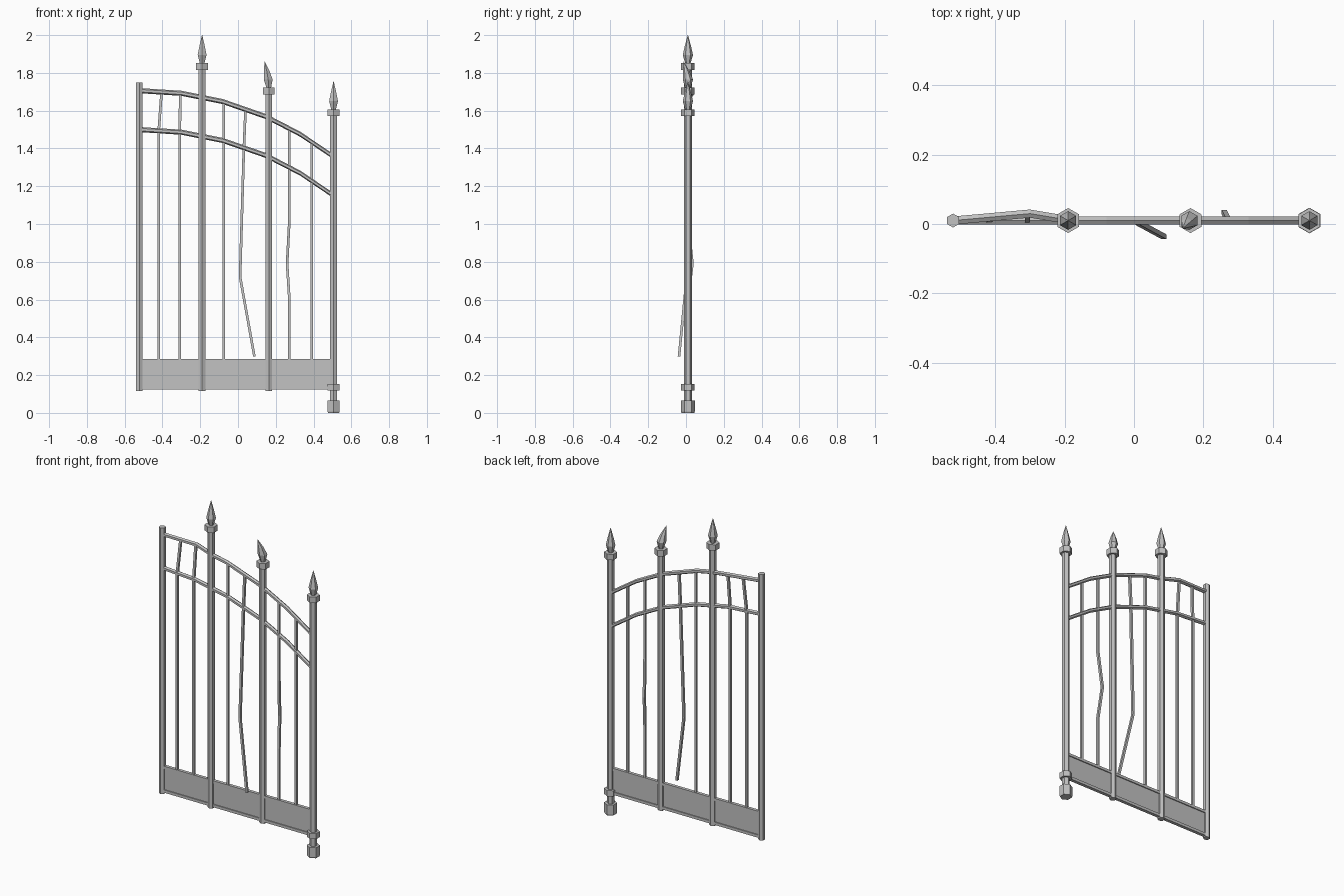
import bpy
import bmesh
from math import cos, sin, tau
from mathutils import Vector

cube = bpy.data.objects.get("Cube")
if cube:
    bpy.data.objects.remove(cube)

iron = bpy.data.materials.new("light grey iron")
iron.use_nodes = True
iron.diffuse_color = (0.54, 0.54, 0.54, 1)
iron.node_tree.nodes["Principled BSDF"].inputs["Base Color"].default_value = iron.diffuse_color

Y = 0.01  # depth of the gate plane


def finish(name, bm):
    bmesh.ops.recalc_face_normals(bm, faces=bm.faces)
    mesh = bpy.data.meshes.new(name)
    bm.to_mesh(mesh)
    bm.free()
    mesh.materials.append(iron)
    obj = bpy.data.objects.new(name, mesh)
    bpy.context.collection.objects.link(obj)
    return obj


def sweep(name, rings, sides=6, along_x=False, phase=0.25):
    """Join polygon rings given as (x, y, z, radius); phase is in turns."""
    bm = bmesh.new()
    loops = []
    for x, y, z, r in rings:
        loop = []
        for i in range(sides):
            a = tau * (i / sides + phase)
            u, v = r * cos(a), r * sin(a)
            offset = Vector((0, u, v)) if along_x else Vector((u, v, 0))
            loop.append(bm.verts.new(Vector((x, y, z)) + offset))
        loops.append(loop)
    for low, high in zip(loops, loops[1:]):
        for i in range(sides):
            j = (i + 1) % sides
            bm.faces.new((low[i], low[j], high[j], high[i]))
    bm.faces.new(loops[0])
    bm.faces.new(loops[-1])
    return finish(name, bm)


def box(name, x0, x1, z0, z1, half_depth):
    bm = bmesh.new()
    bmesh.ops.create_cube(bm, size=1)
    for v in bm.verts:
        v.co = ((x0 + x1) / 2 + v.co.x * (x1 - x0),
                Y + v.co.y * 2 * half_depth,
                (z0 + z1) / 2 + v.co.z * (z1 - z0))
    return finish(name, bm)


def column(name, x, profile):
    return sweep(name, [(x, Y, z, r) for z, r in profile])


# Posts, collars and spear tips
column("end_post", -0.522, [(0.115, 0.02), (1.75, 0.02)])
for side, x, bottom, collar, lean in (("tall", -0.19, 0.115, 1.816, 0),
                                      ("middle", 0.163, 0.115, 1.686, -0.022),
                                      ("hinge", 0.506, 0.05, 1.571, 0)):
    column(side + "_post", x, [(bottom, 0.021), (collar + 0.01, 0.021)])
    column(side + "_collar", x, [(collar, 0.036), (collar + 0.036, 0.036)])
    base = collar + 0.034
    height = 0.15 + lean * 0.5
    sweep(side + "_spear_tip", [(x, Y, base, 0.014),
                                (x + lean * 0.15, Y, base + 0.045, 0.027),
                                (x + lean * 0.5, Y + lean * 0.4, base + 0.09, 0.017),
                                (x + lean, Y + lean, base + height, 0.001)])

# Hinge foot
column("hinge_collar", 0.506, [(0.118, 0.036), (0.153, 0.036)])
column("hinge_foot", 0.506, [(0, 0.034), (0.008, 0.037), (0.066, 0.037)])

# Arched rails, the upper one dented backwards near the end post
arch = [(-0.522, 1.706), (-0.3, 1.692), (-0.18, 1.668), (-0.08, 1.648),
        (0.15, 1.568), (0.33, 1.475), (0.506, 1.356)]
for name, drop, dent in (("upper_rail", 0, 0.02), ("lower_rail", 0.206, 0)):
    sweep(name, [(x, Y + (dent if i == 1 else 0), z - drop, 0.0135)
                 for i, (x, z) in enumerate(arch)], along_x=True)

# Kick panel with border strips
box("kick_panel", -0.522, 0.506, 0.13, 0.285, 0.004)
box("panel_bottom_strip", -0.522, 0.506, 0.123, 0.14, 0.01)
box("panel_top_strip", -0.522, 0.506, 0.27, 0.286, 0.01)

# Thin bars, some of them bent
bars = {
    "outer_bar": [(-0.42, Y, 0.28), (-0.42, Y, 1.49), (-0.405, 0.022, 1.695)],
    "dented_bar": [(-0.308, Y, 0.28), (-0.308, Y, 1.48), (-0.306, 0.028, 1.69)],
    "straight_bar": [(-0.075, Y, 0.28), (-0.075, Y, 1.645)],
    "broken_bar": [(0.087, -0.037, 0.298), (0.011, 0.004, 0.72),
                   (0.031, Y, 1.4), (0.04, Y, 1.61)],
    "bent_bar": [(0.272, Y, 0.28), (0.272, Y, 0.6), (0.26, 0.034, 0.79),
                 (0.272, Y, 1.02), (0.272, Y, 1.505)],
    "hinge_side_bar": [(0.39, Y, 0.28), (0.39, Y, 1.435)],
}
for name, path in bars.items():
    sweep(name, [(*p, 0.0098) for p in path], sides=4, phase=0.125)
